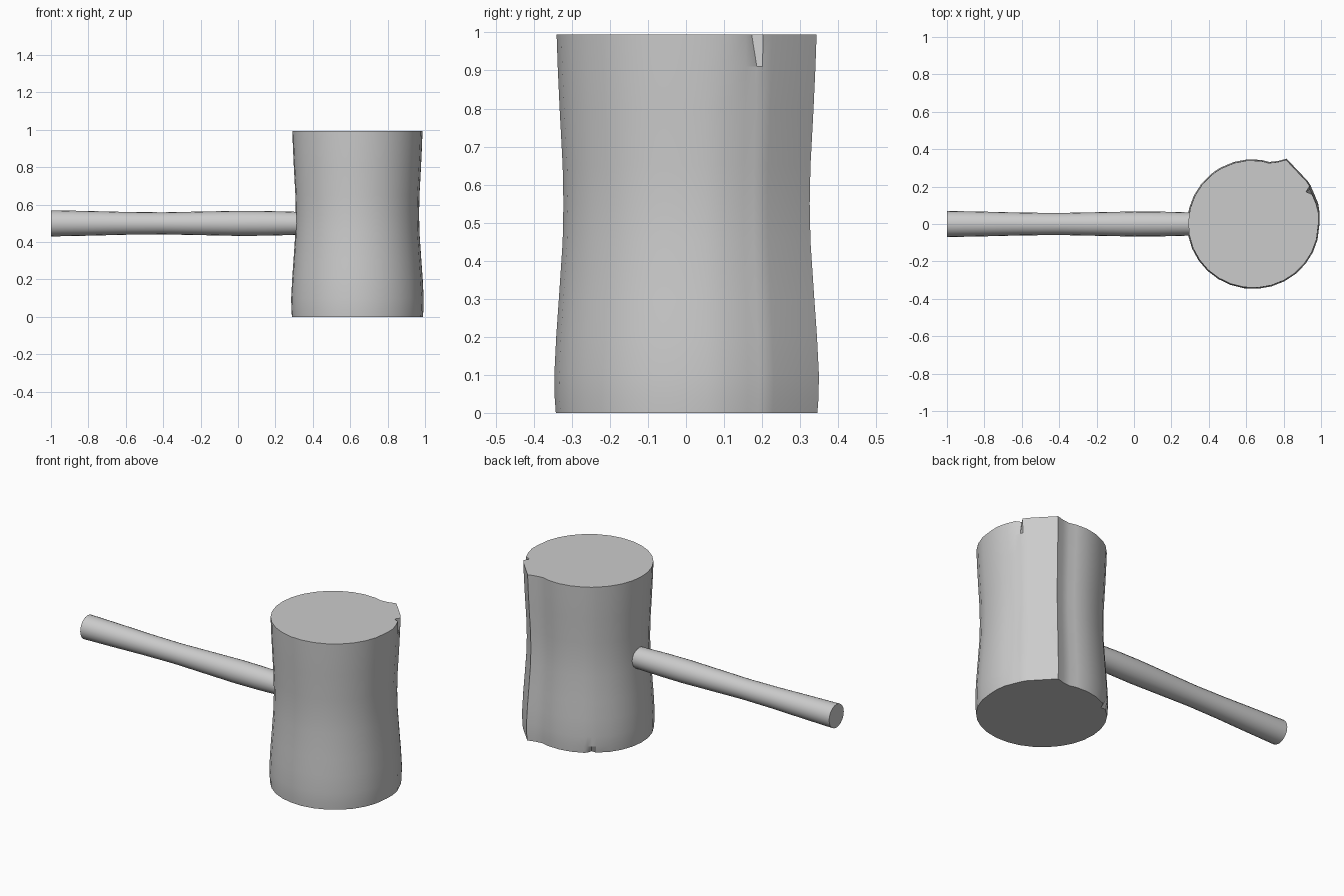
import bpy, bmesh
from math import sin, cos, pi, radians, degrees

if "Cube" in bpy.data.objects:
    bpy.data.objects.remove(bpy.data.objects["Cube"])


def loft(name, rings, angle):
    """Skin a list of equal-length point rings and cap both ends."""
    bm = bmesh.new()
    loops = [[bm.verts.new(p) for p in ring] for ring in rings]
    n = len(loops[0])
    for a, b in zip(loops, loops[1:]):
        for i in range(n):
            j = (i + 1) % n
            bm.faces.new((a[i], a[j], b[j], b[i]))
    bm.faces.new(loops[0][::-1])
    bm.faces.new(loops[-1])
    bmesh.ops.recalc_face_normals(bm, faces=bm.faces)
    mesh = bpy.data.meshes.new(name)
    bm.to_mesh(mesh)
    bm.free()
    ob = bpy.data.objects.new(name, mesh)
    bpy.context.collection.objects.link(ob)
    bpy.ops.object.select_all(action='DESELECT')
    ob.select_set(True)
    bpy.context.view_layer.objects.active = ob
    bpy.ops.object.shade_smooth_by_angle(angle=radians(angle))
    return ob


# Head outline: round, with a split ridge and flat on the back right (degrees, radius)
outline = [(0, 1), (9, 1.015), (18, 1.03), (27, 1.03), (32, 1.04), (34.5, 1.05),
           (39, 1.055), (63.5, 1.125), (69, 1.04), (76, 0.985), (83, 0.995)]
outline += [(a, 1) for a in list(range(95, 120, 12)) + [122, 126, 130]]
outline += [(a, 1) for a in range(142, 356, 12)]

# Waisted head profile (height, radius)
profile = [(0, .343), (.04, .346), (.1, .347), (.2, .342), (.3, .335), (.45, .325),
           (.55, .323), (.65, .325), (.8, .333), (.91, .338), (.995, .341)]

# Chips in the rim: (height, angle) -> radius factor
chips = {(.995, 32): .955, (.995, 27): 1.015, (.995, 18): 1.015,
         (0, 126): .93, (0, 122): .985, (0, 130): .985}

rings = []
for z, r in profile:
    ring = []
    for a, k in outline:
        k = chips.get((z, a), k)
        t = radians(a)
        ring.append((.638 + r * k * cos(t) * 1.02, r * k * sin(t), z))
    rings.append(ring)
loft("mallet_head", rings, 25)

# Handle: gently swelling round bar running into the head
bar = [(-1, .07), (-.8, .066), (-.6, .061), (-.4, .059), (-.2, .063),
       (0, .067), (.15, .066), (.3, .062), (.36, .061)]
loft("mallet_handle",
     [[(x, r * cos(2 * pi * i / 20), .5 + r * sin(2 * pi * i / 20)) for i in range(20)]
      for x, r in bar], 35)
